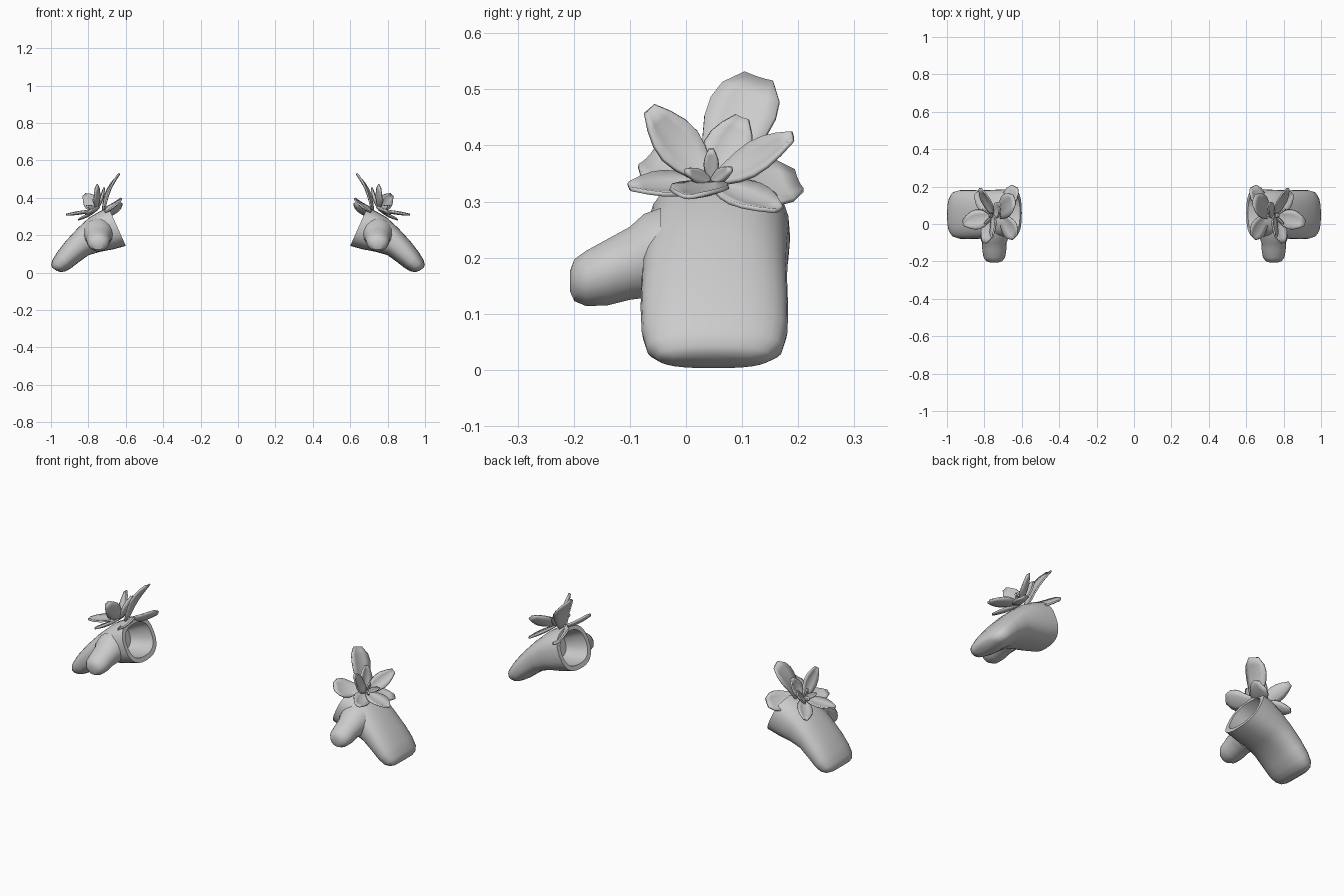
import bpy, bmesh, math
from mathutils import Vector

if "Cube" in bpy.data.objects:
    bpy.data.objects.remove(bpy.data.objects["Cube"])

grey = bpy.data.materials.new("grey")
grey.diffuse_color = (0.6, 0.6, 0.6, 1)
grey.use_nodes = True
grey.node_tree.nodes["Principled BSDF"].inputs["Base Color"].default_value = grey.diffuse_color


def finish(name, bm, smooth=40, thickness=0):
    """Turn a bmesh into a smooth object mirrored to the other hand."""
    bmesh.ops.recalc_face_normals(bm, faces=bm.faces)
    me = bpy.data.meshes.new(name)
    bm.to_mesh(me)
    bm.free()
    ob = bpy.data.objects.new(name, me)
    bpy.context.collection.objects.link(ob)
    me.materials.append(grey)
    bpy.ops.object.select_all(action='DESELECT')
    bpy.context.view_layer.objects.active = ob
    ob.select_set(True)
    bpy.ops.object.shade_smooth_by_angle(angle=math.radians(smooth))
    if thickness:
        sol = ob.modifiers.new("thickness", 'SOLIDIFY')
        sol.thickness = thickness
        sol.offset = 0
    ob.modifiers.new("other_hand", 'MIRROR')
    return ob


def loft(name, rings):
    bm = bmesh.new()
    loops = [[bm.verts.new(p) for p in r] for r in rings]
    n = len(loops[0])
    for a, b in zip(loops, loops[1:]):
        for i in range(n):
            bm.faces.new((a[i], a[(i + 1) % n], b[(i + 1) % n], b[i]))
    bm.faces.new(loops[0])
    bm.faces.new(loops[-1])
    return finish(name, bm)


def hand_ring(x0, z0, x1, z1, y0, y1, shrink=0.0, n=28, power=0.8):
    """Rounded section between a palm-side point and a back-side point."""
    lo, hi = Vector((x0, 0, z0)), Vector((x1, 0, z1))
    mid, half = (lo + hi) / 2, (hi - lo) / 2
    half *= 1 - shrink / half.length
    cy, hy = (y0 + y1) / 2, (y1 - y0) / 2 - shrink
    ring = []
    for i in range(n):
        t = 2 * math.pi * i / n
        c, s = math.cos(t), math.sin(t)
        c = math.copysign(abs(c) ** power, c)
        s = math.copysign(abs(s) ** power, s)
        ring.append(mid + half * s + Vector((0, cy + hy * c, 0)))
    return ring


# Mitten: hollow cuff, palm and rounded finger end
cuff = (0.600, 0.143, 0.690, 0.345, -0.068, 0.185)
wrist = (0.665, 0.125, 0.735, 0.330, -0.070, 0.185)
palm = (0.735, 0.112, 0.795, 0.295, -0.074, 0.182)
rings = [hand_ring(*palm, 0.035), hand_ring(*wrist, 0.028), hand_ring(*cuff, 0.024)]
rings += [hand_ring(*s) for s in (
    cuff, wrist, palm,
    (0.800, 0.093, 0.855, 0.240, -0.079, 0.180),
    (0.855, 0.053, 0.920, 0.170, -0.081, 0.182),
    (0.892, 0.024, 0.965, 0.112, -0.079, 0.181),
    (0.922, 0.007, 0.992, 0.068, -0.070, 0.172),
    (0.948, 0.003, 0.999, 0.042, -0.052, 0.150),
    (0.970, 0.010, 0.993, 0.026, -0.025, 0.120))]
loft("mitten", rings)

# Thumb: y, centre z, half width, half height
thumb = []
for y, z, hx, hz in ((-0.207, 0.158, 0.018, 0.018), (-0.199, 0.160, 0.042, 0.038),
                     (-0.178, 0.163, 0.058, 0.050), (-0.140, 0.174, 0.064, 0.060),
                     (-0.100, 0.190, 0.066, 0.066), (-0.075, 0.203, 0.075, 0.076),
                     (-0.045, 0.210, 0.080, 0.080)):
    thumb.append([Vector((0.747 + hx * math.cos(t), y, z + hz * math.sin(t)))
                  for t in (2 * math.pi * i / 18 for i in range(18))])
loft("thumb", thumb)

POINTED = (0.18, 0.55, 0.85, 1.0, 0.92, 0.66, 0.28)
ROUNDED = (0.40, 0.60, 0.78, 0.95, 1.0, 0.88, 0.45)


def petal(name, base, tip, width, face, bend=0.0, cup=0.012, shape=POINTED):
    """Cupped petal from base to tip; bend bows the midline against its face."""
    base, tip, face = Vector(base), Vector(tip), Vector(face)
    along = tip - base
    side = along.cross(face).normalized()
    up = side.cross(along).normalized()
    bm = bmesh.new()
    rows = []
    for i, w in enumerate(shape):
        t = i / (len(shape) - 1)
        mid = base + along * t - up * bend * math.sin(math.pi * t)
        rows.append([bm.verts.new(mid + side * (u * w * width / 2) + up * cup * w * u * u)
                     for u in (-1, -0.5, 0, 0.5, 1)])
    for a, b in zip(rows, rows[1:]):
        for i in range(4):
            bm.faces.new((a[i], a[i + 1], b[i + 1], b[i]))
    finish(name, bm, 35, 0.008)


# Flower: open outer petals
heart = (0.755, 0.045, 0.335)
out = (0.5, 0, 0.85)
petal("petal_front_up", heart, (0.755, -0.065, 0.465), 0.085, (0.9, 0.1, 0.4), 0.012)
petal("petal_back_up", heart, (0.82, 0.190, 0.415), 0.080, (0.7, -0.4, 0.6), 0.010)
petal("petal_front_low", heart, (0.80, -0.100, 0.325), 0.085, out, 0.008)
petal("petal_back_low", heart, (0.845, 0.165, 0.285), 0.085, out, 0.006)
petal("petal_outer", heart, (0.915, 0.005, 0.308), 0.105, (0.1, 0, 1), 0.006)
petal("petal_inner", heart, (0.715, 0.100, 0.450), 0.085, (0.9, 0, 0.4), 0.010)

# Large rounded petals leaning over the cuff
root = (0.715, 0.050, 0.335)
petal("tall_petal", root, (0.638, 0.130, 0.520), 0.125, (0.9, -0.1, 0.4), -0.012, 0.01, ROUNDED)
petal("cuff_petal_back", root, (0.635, 0.200, 0.335), 0.110, (0.7, 0.2, 0.7), 0.01, 0.01, ROUNDED)
petal("cuff_petal_front", root, (0.635, -0.070, 0.375), 0.110, (0.7, 0, 0.7), 0.01, 0.01, ROUNDED)

# Small upright stamens in the flower heart
for i, tip in enumerate(((0.775, 0.045, 0.393), (0.80, 0.000, 0.355), (0.81, 0.080, 0.358))):
    petal(f"stamen_{i + 1}", heart, tip, 0.026, (0.9, 0, 0.3), 0.0, 0.002)
